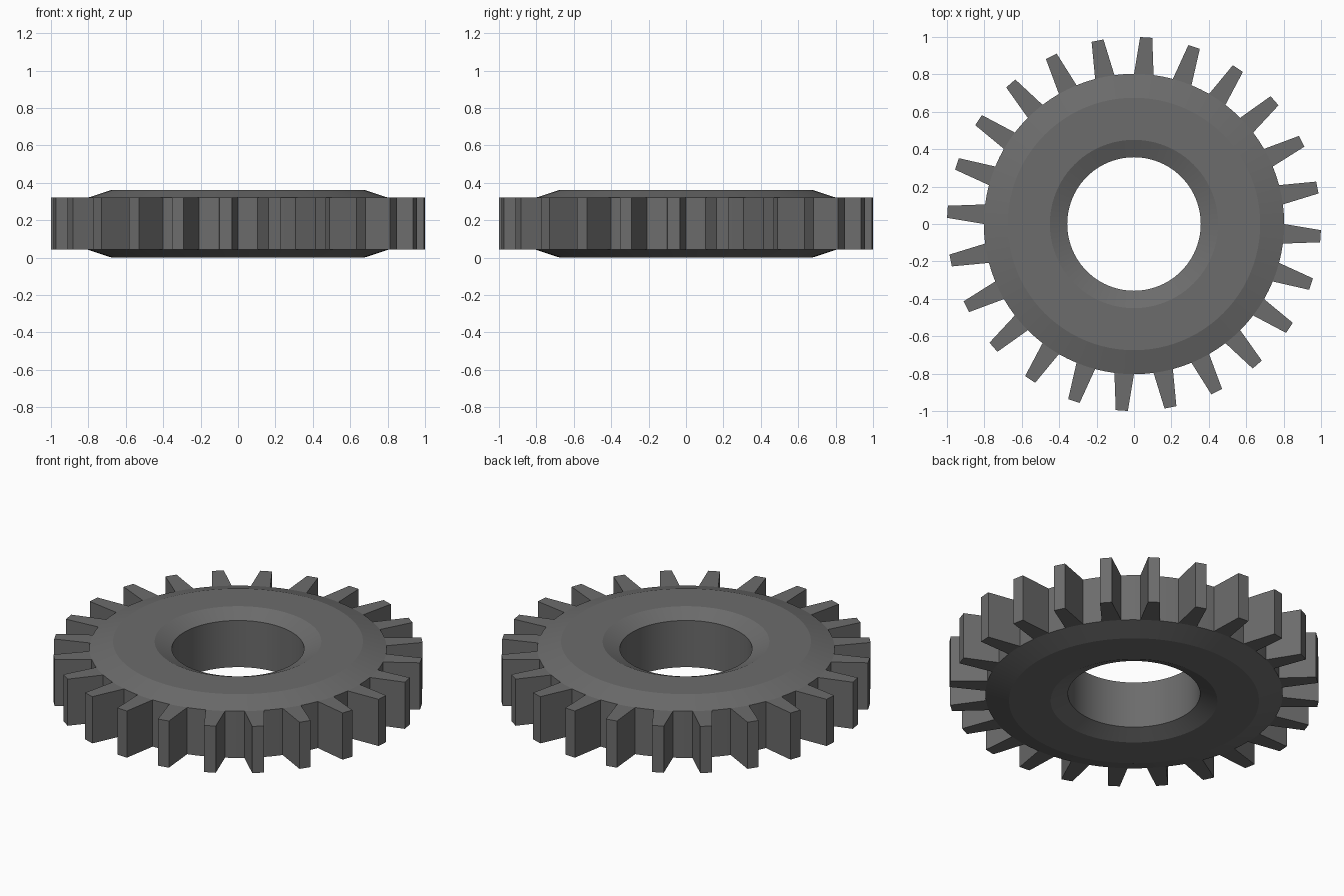
import bpy, bmesh, math

if "Cube" in bpy.data.objects:
    bpy.data.objects.remove(bpy.data.objects["Cube"])

TEETH = 24
SEG = TEETH * 4                      # four slices per tooth pitch
STEP = 2 * math.pi / SEG
Z0, Z1, TOP = 0.042, 0.32, 0.362     # tooth band and full height

steel = bpy.data.materials.new("dark_grey_metal")
steel.diffuse_color = (0.15, 0.15, 0.15, 1)
steel.use_nodes = True
steel.node_tree.nodes["Principled BSDF"].inputs["Base Color"].default_value = steel.diffuse_color


def point(bm, r, a, z):
    return bm.verts.new((r * math.cos(a), r * math.sin(a), z))


bm = bmesh.new()

# Ring body: closed profile (bore, chamfers, flat faces, rim) swept around z
profile = [(0.357, Z0), (0.45, 0), (0.675, 0), (0.803, Z0),
           (0.803, Z1), (0.675, TOP), (0.45, TOP), (0.357, Z1)]
RIM = 3
rings = [[point(bm, r, i * STEP, z) for r, z in profile] for i in range(SEG)]
for i in range(SEG):
    a, b = rings[i], rings[(i + 1) % SEG]
    for j in range(len(profile)):
        k = (j + 1) % len(profile)
        if j == RIM and i % 4 >= 2:
            continue                 # rim left open where a tooth grows
        bm.faces.new((a[j], b[j], b[k], a[k]))

# Teeth: tapered blocks welded to two rim slices each
half_tip = math.radians(1.85)
for t in range(TEETH):
    i = t * 4 + 2
    mid = (i + 1) * STEP
    low = [rings[n % SEG][RIM] for n in (i, i + 1, i + 2)]
    high = [rings[n % SEG][RIM + 1] for n in (i, i + 1, i + 2)]
    l0, l1 = (point(bm, 1.0, mid + s * half_tip, Z0) for s in (-1, 1))
    h0, h1 = (point(bm, 1.0, mid + s * half_tip, Z1) for s in (-1, 1))
    bm.faces.new((l0, l1, h1, h0))                      # tip
    bm.faces.new((low[0], l0, h0, high[0]))             # flanks
    bm.faces.new((l1, low[2], high[2], h1))
    bm.faces.new((high[0], h0, h1, high[2], high[1]))   # top
    bm.faces.new((low[0], low[1], low[2], l1, l0))      # bottom

bmesh.ops.recalc_face_normals(bm, faces=bm.faces[:])
mesh = bpy.data.meshes.new("gear_wheel")
bm.to_mesh(mesh)
bm.free()
mesh.materials.append(steel)
gear = bpy.data.objects.new("gear_wheel", mesh)
bpy.context.collection.objects.link(gear)

# Smooth round surfaces, keep crisp tooth and chamfer edges
bpy.context.view_layer.objects.active = gear
gear.select_set(True)
bpy.ops.object.shade_smooth_by_angle(angle=math.radians(12))
